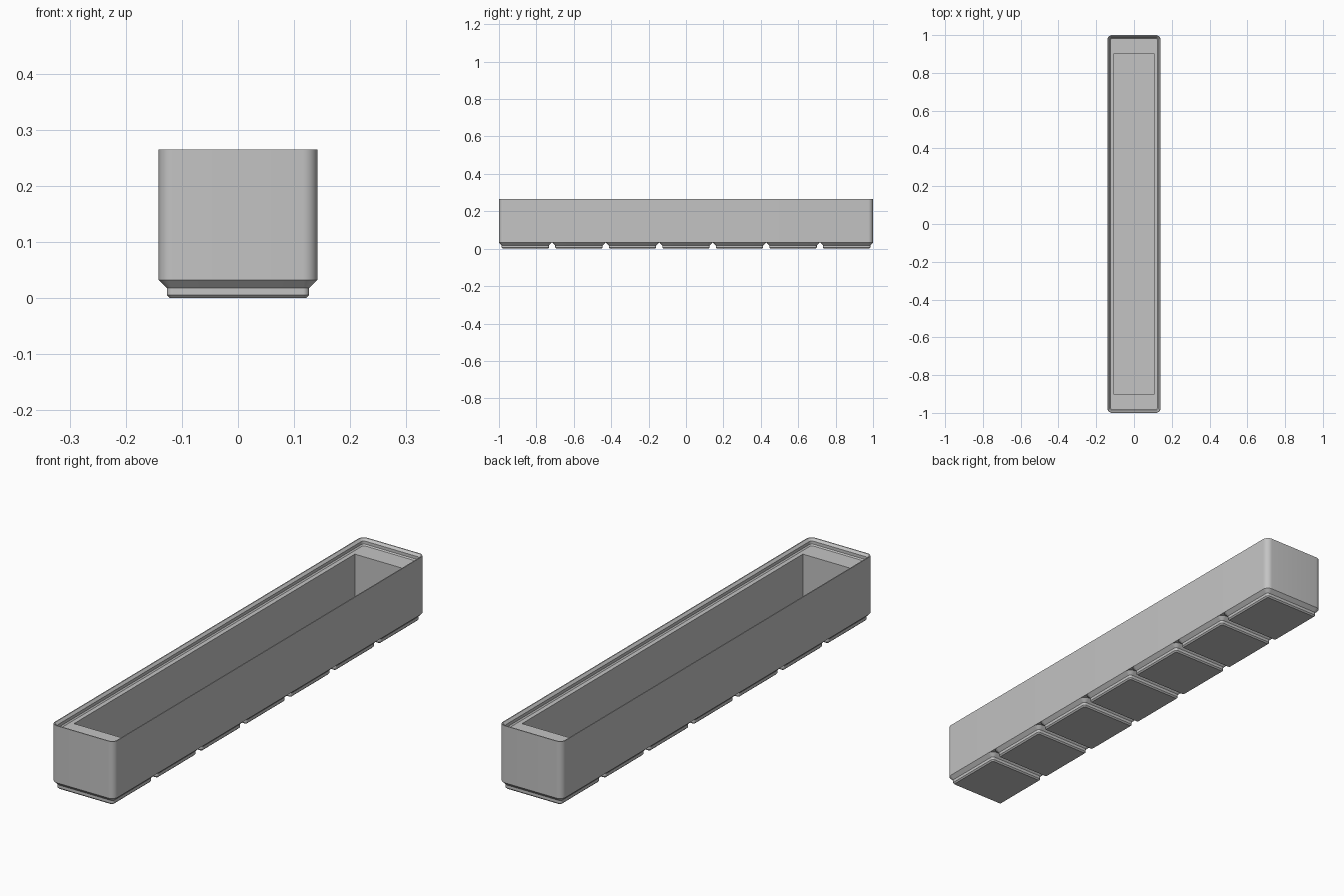
import bpy, bmesh, math

# Remove the default cube
if "Cube" in bpy.data.objects:
    bpy.data.objects.remove(bpy.data.objects["Cube"], do_unlink=True)

UNITS = 7                                # feet in a row
PITCH = 42.0                             # foot spacing in millimetres
WIDTH = PITCH - 0.5
LENGTH = PITCH * UNITS - 0.5
S = 2.0 / LENGTH                         # millimetres to scene units
RADIUS = 3.75                            # outer corner radius
FOOT_TOP, SHELF, RIM, FLOOR = 4.75, 35.0, 38.8, 7.0
CORNER_STEPS = 8

grey = bpy.data.materials.new("plain grey")
grey.use_nodes = True
colour = (0.55, 0.55, 0.55, 1)
grey.diffuse_color = colour
grey.node_tree.nodes["Principled BSDF"].inputs["Base Color"].default_value = colour


def ring(bm, width, length, radius, z):
    """Rounded rectangle of vertices, counter-clockwise from above."""
    verts = []
    for i, (sx, sy) in enumerate([(1, 1), (-1, 1), (-1, -1), (1, -1)]):
        cx, cy = sx * (width / 2 - radius), sy * (length / 2 - radius)
        for k in range(CORNER_STEPS + 1):
            a = math.pi / 2 * (i + k / CORNER_STEPS)
            x, y = cx + radius * math.cos(a), cy + radius * math.sin(a)
            verts.append(bm.verts.new((x * S, y * S, z * S)))
    return verts


def loft(name, sections, cap_end):
    """Skin a stack of (width, length, radius, z) sections, capping the start."""
    bm = bmesh.new()
    rings = [ring(bm, *s) for s in sections]
    for low, high in zip(rings, rings[1:]):
        n = len(low)
        for i in range(n):
            j = (i + 1) % n
            bm.faces.new((low[i], low[j], high[j], high[i]))
    bm.faces.new(rings[0][::-1])
    if cap_end:
        bm.faces.new(rings[-1])
    bmesh.ops.remove_doubles(bm, verts=bm.verts, dist=1e-6)
    mesh = bpy.data.meshes.new(name)
    bm.to_mesh(mesh)
    bm.free()
    mesh.materials.append(grey)
    return mesh


def place(name, mesh, y=0.0):
    obj = bpy.data.objects.new(name, mesh)
    obj.location.y = y * S
    bpy.context.collection.objects.link(obj)
    return obj


def inset(length, offset, z):
    return (WIDTH - 2 * offset, length - 2 * offset, RADIUS - offset, z)


# Bin body: outer wall, stepped stacking lip, inner shelf and square cavity
cavity_w, cavity_l = 31.1, 264.8
body_mesh = loft("bin_body", [
    inset(LENGTH, 0, FOOT_TOP),
    inset(LENGTH, 0, RIM),
    inset(LENGTH, 0.6, RIM),
    inset(LENGTH, 1.9, SHELF + 2.5),
    inset(LENGTH, 1.9, SHELF + 0.7),
    inset(LENGTH, 2.6, SHELF),
    (cavity_w, cavity_l, 0, SHELF),
    (cavity_w, cavity_l, 0, FLOOR),
], cap_end=True)
parts = [place("bin_body", body_mesh)]

# Row of stepped, chamfered feet under the body
foot_mesh = loft("foot", [
    inset(WIDTH, 2.95, 0),
    inset(WIDTH, 2.15, 0.8),
    inset(WIDTH, 2.15, 2.6),
    inset(WIDTH, 0, FOOT_TOP),
], cap_end=False)
for i in range(UNITS):
    parts.append(place(f"foot_{i + 1}", foot_mesh, (i - (UNITS - 1) / 2) * PITCH))

# Smooth the rounded corners, keep the chamfer edges sharp
bpy.ops.object.select_all(action='DESELECT')
for obj in parts[:2]:
    obj.select_set(True)
bpy.context.view_layer.objects.active = parts[0]
bpy.ops.object.shade_smooth_by_angle(angle=math.radians(30))
